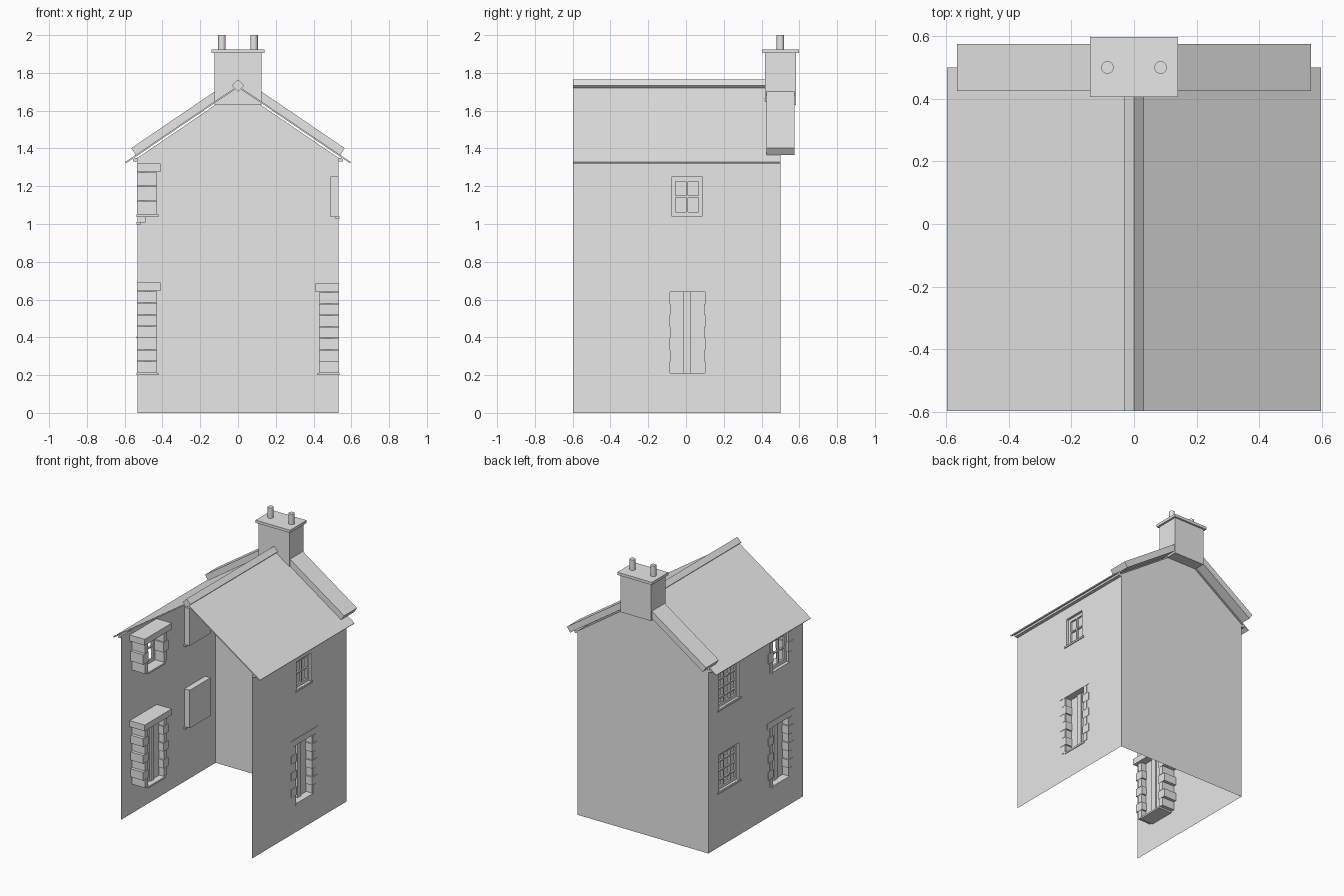
import bpy, bmesh, math
from mathutils import Matrix

cube = bpy.data.objects.get("Cube")
if cube:
    bpy.data.objects.remove(cube, do_unlink=True)

plaster = bpy.data.materials.new("plain_light_grey")
GREY = (0.8, 0.8, 0.8, 1)
plaster.diffuse_color = GREY
plaster.use_nodes = True
plaster.node_tree.nodes["Principled BSDF"].inputs["Base Color"].default_value = GREY

WALL = 0.532      # distance of the side walls from the centre
FRONT, BACK = -0.597, 0.5
EAVE = 1.35


def finish(name, bm):
    bmesh.ops.remove_doubles(bm, verts=bm.verts, dist=1e-5)
    mesh = bpy.data.meshes.new(name)
    bm.to_mesh(mesh)
    bm.free()
    mesh.materials.append(plaster)
    obj = bpy.data.objects.new(name, mesh)
    bpy.context.collection.objects.link(obj)
    return obj


def add_box(bm, x, y, z):
    """Box between three (low, high) ranges."""
    size = [abs(r[1] - r[0]) for r in (x, y, z)]
    mid = [(r[0] + r[1]) / 2 for r in (x, y, z)]
    bmesh.ops.create_cube(bm, size=1, matrix=Matrix.Translation(mid) @ Matrix.Diagonal((*size, 1)))


def box(name, x, y, z):
    bm = bmesh.new()
    add_box(bm, x, y, z)
    return finish(name, bm)


def prism(name, profile, y0, y1):
    """Extrude an x-z outline along y."""
    bm = bmesh.new()
    face = bm.faces.new([bm.verts.new((x, y0, z)) for x, z in profile])
    out = bmesh.ops.extrude_face_region(bm, geom=[face])
    moved = [v for v in out["geom"] if isinstance(v, bmesh.types.BMVert)]
    bmesh.ops.translate(bm, verts=moved, vec=(0, y1 - y0, 0))
    bmesh.ops.recalc_face_normals(bm, faces=bm.faces)
    return finish(name, bm)


def depth(side, a, b):
    """x range for depths measured inward from a side wall."""
    return sorted((side * (WALL - a), side * (WALL - b)))


def side_wall(name, side, holes):
    """Thin wall divided into a grid, leaving out the cells inside openings."""
    ys = sorted({FRONT, BACK} | {v for h in holes for v in h[:2]})
    zs = sorted({0, EAVE} | {v for h in holes for v in h[2:]})
    bm = bmesh.new()
    for y0, y1 in zip(ys, ys[1:]):
        for z0, z1 in zip(zs, zs[1:]):
            cy, cz = (y0 + y1) / 2, (z0 + z1) / 2
            if any(a < cy < b and c < cz < d for a, b, c, d in holes):
                continue
            corners = [(y0, z0), (y1, z0), (y1, z1), (y0, z1)]
            if side < 0:
                corners.reverse()
            bm.faces.new([bm.verts.new((side * WALL, y, z)) for y, z in corners])
    bmesh.ops.remove_doubles(bm, verts=bm.verts, dist=1e-5)
    bmesh.ops.dissolve_limit(bm, angle_limit=0.01, verts=bm.verts, edges=bm.edges)
    finish(name, bm)


def stone_surround(name, side, hole, rows):
    """Alternating jamb stones with a lintel and a sill."""
    y0, y1, z0, z1 = hole
    step = (z1 - z0) / rows
    bm = bmesh.new()
    for i in range(rows):
        wide, inner = (0.058, 0.004) if i % 2 else (0.038, -0.004)
        z = (z0 + i * step, z0 + (i + 1) * step - 0.002)
        add_box(bm, depth(side, -0.003, 0.103), (y0 - wide, y0 + inner), z)
        add_box(bm, depth(side, -0.003, 0.103), (y1 - inner, y1 + wide), z)
    add_box(bm, depth(side, -0.003, 0.122), (y0 - 0.067, y1 + 0.067), (z1, z1 + 0.045))
    add_box(bm, depth(side, -0.005, 0.11), (y0 - 0.01, y1 + 0.01), (z0 - 0.012, z0))
    finish(name, bm)


def plank_door(name, side, hole):
    y0, y1, z0, z1 = hole
    mid = (y0 + y1) / 2
    bm = bmesh.new()
    add_box(bm, depth(side, 0.05, 0.065), (y0, y1), (z0, z1))
    add_box(bm, depth(side, 0.04, 0.075), (mid - 0.02, mid + 0.02), (z0, z1))
    finish(name, bm)


def sash_window(name, side, hole, cols, rows, boxed=True):
    """Frame with glazing bars, and a closed box behind it."""
    y0, y1, z0, z1 = hole
    bar, rim = 0.005, 0.012
    bm = bmesh.new()
    for i in range(cols + 1):
        half = bar if 0 < i < cols else rim
        y = min(max(y0 + (y1 - y0) * i / cols, y0 + half), y1 - half)
        add_box(bm, depth(side, 0.018, 0.032), (y - half, y + half), (z0, z1))
    for i in range(rows + 1):
        half = bar if 0 < i < rows else rim
        z = min(max(z0 + (z1 - z0) * i / rows, z0 + half), z1 - half)
        add_box(bm, depth(side, 0.0185, 0.0315), (y0, y1), (z - half, z + half))
    if boxed:
        # reveal sides and backing panel
        add_box(bm, depth(side, 0.035, 0.043), (y0, y1), (z0, z1))
        for y in (y0, y1):
            add_box(bm, depth(side, 0, 0.043), (y - 0.002, y + 0.002), (z0, z1))
        for z in (z0, z1):
            add_box(bm, depth(side, 0, 0.043), (y0, y1), (z - 0.002, z + 0.002))
        add_box(bm, depth(side, -0.006, 0.018), (y0 - 0.015, y1 + 0.015), (z0 - 0.012, z0))
    finish(name, bm)


# Walls with their openings: (y low, y high, z low, z high)
door_l = (-0.085, 0.1, 0.212, 0.64)
win_l = (-0.08, 0.09, 1.04, 1.25)
door_r = (-0.43, -0.25, 0.212, 0.645)
win_r = (-0.43, -0.25, 1.05, 1.275)
low_back = (0.14, 0.38, 0.405, 0.68)
high_back = (0.14, 0.38, 1.01, 1.28)
side_wall("left_wall", 1, [door_l, win_l])
side_wall("right_wall", -1, [door_r, win_r, low_back, high_back])

bm = bmesh.new()
gable = [(-WALL, 0), (-WALL, EAVE), (0, 1.712), (WALL, EAVE), (WALL, 0)]
bm.faces.new([bm.verts.new((x, BACK, z)) for x, z in gable])
finish("back_gable_wall", bm)

# Doors and windows
stone_surround("left_door_surround", 1, door_l, 7)
plank_door("left_door", 1, door_l)
sash_window("left_window", 1, win_l, 2, 2)
stone_surround("right_door_surround", -1, door_r, 7)
plank_door("right_door", -1, door_r)
stone_surround("right_front_window_surround", -1, win_r, 3)
sash_window("right_front_window", -1, win_r, 2, 2, boxed=False)
sash_window("right_lower_window", -1, low_back, 3, 4)
sash_window("right_upper_window", -1, high_back, 3, 4)

# Roof slopes, gutters and raised gable copings
slope = math.atan2(0.405, 0.597)
nx, nz = math.sin(slope), math.cos(slope)
for side, label in ((1, "left"), (-1, "right")):
    def strip(low, high, x0, x1):
        """Sloped band between two heights above the roof surface."""
        def point(x, h):
            return side * (x + nx * h), 1.733 - x * math.tan(slope) + nz * h
        return [point(x0, low), point(x1, low), point(x1, high), point(x0, high)]
    prism(label + "_roof_slope", strip(-0.008, 0, 0, 0.597), FRONT, BACK)
    prism(label + "_gable_coping", strip(-0.002, 0.043, 0, 0.541), 0.425, 0.575)
    box(label + "_gutter", sorted((side * WALL, side * 0.556)), (FRONT, BACK), (1.332, 1.35))

r = 0.032
prism("ridge_tile", [(0, 1.733 - r), (r, 1.733), (0, 1.733 + r), (-r, 1.733)], FRONT, 0.43)

# Chimney
box("chimney_stack", (-0.125, 0.125), (0.417, 0.583), (1.63, 1.906))
box("chimney_cap", (-0.14, 0.14), (0.405, 0.597), (1.904, 1.924))
for side, label in ((1, "left"), (-1, "right")):
    bm = bmesh.new()
    bmesh.ops.create_cone(bm, cap_ends=True, segments=24, radius1=0.02, radius2=0.02, depth=0.08,
                          matrix=Matrix.Translation((side * 0.085, 0.5, 1.96)))
    pot = finish(label + "_chimney_pot", bm)
    for p in pot.data.polygons:
        p.use_smooth = len(p.vertices) == 4
